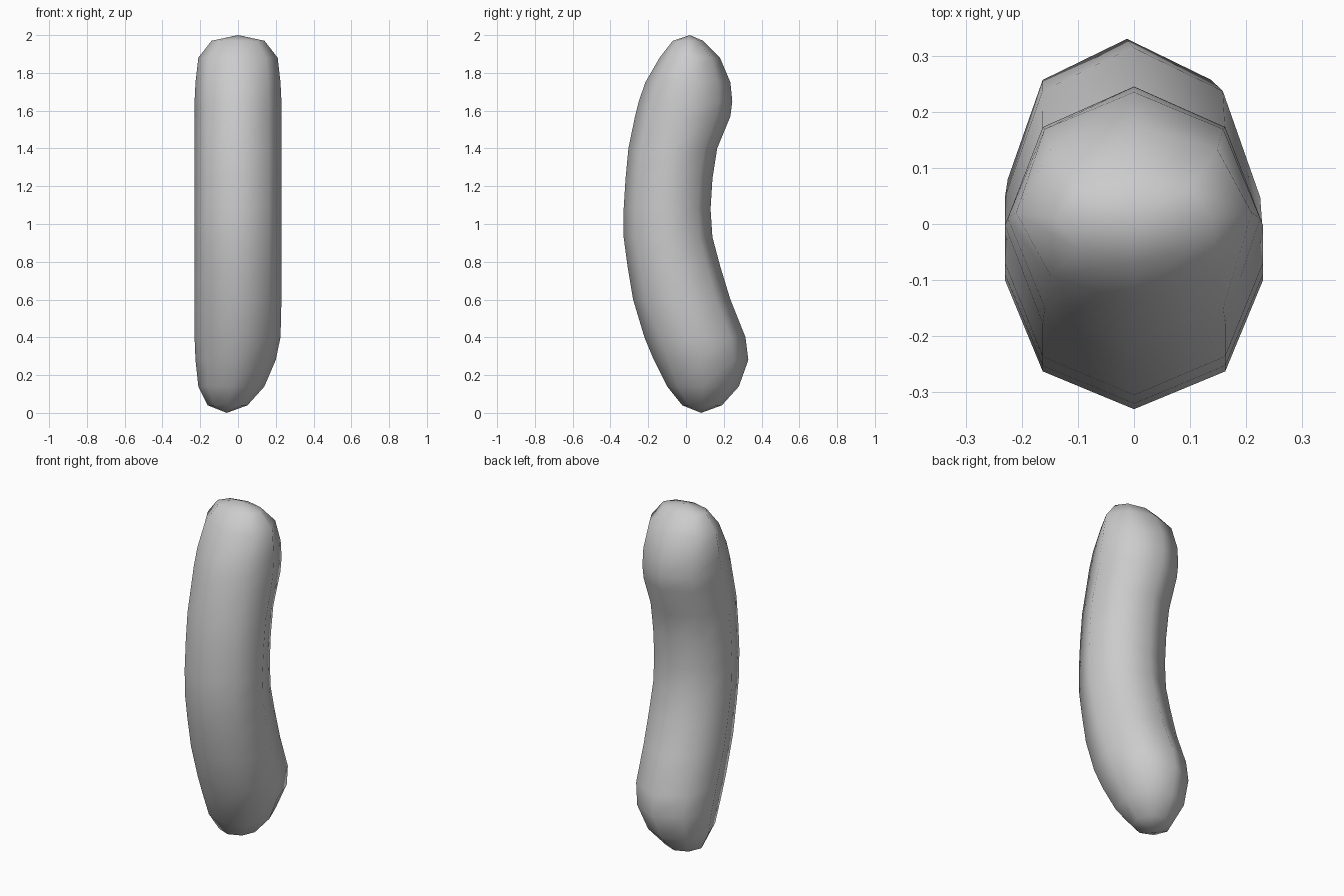
import bpy, bmesh, math

cube = bpy.data.objects.get("Cube")
if cube:
    bpy.data.objects.remove(cube, do_unlink=True)

SIDES = 8
HALF = 0.23

# Rings from bottom to top: height, front y, back y, right x, left x
RINGS = [
    (0.04, -0.02, 0.19, -0.16, 0.05),
    (0.14, -0.10, 0.28, -0.21, 0.14),
    (0.28, -0.17, 0.33, -0.225, 0.20),
    (0.40, -0.22, 0.315, -HALF, 0.225),
    (0.60, -0.28, 0.235, -HALF, HALF),
    (0.78, -0.31, 0.18, -HALF, HALF),
    (0.93, -0.33, 0.14, -HALF, HALF),
    (1.08, -0.33, 0.13, -HALF, HALF),
    (1.24, -0.32, 0.14, -HALF, HALF),
    (1.40, -0.305, 0.165, -HALF, HALF),
    (1.57, -0.27, 0.235, -HALF, HALF),
    (1.65, -0.25, 0.245, -HALF, HALF),
    (1.75, -0.215, 0.235, -0.225, 0.225),
    (1.88, -0.14, 0.18, -0.21, 0.21),
    (1.97, -0.07, 0.09, -0.14, 0.14),
]
BOTTOM_TIP = (-0.06, 0.08, 0.0)
TOP_TIP = (0.0, 0.02, 2.0)


def add_ring(bm, z, front, back, right, left):
    """One eight-sided cross-section with a corner at front and back."""
    cx, cy = (left + right) / 2, (front + back) / 2
    rx, ry = (left - right) / 2, (back - front) / 2
    angles = [math.tau * i / SIDES for i in range(SIDES)]
    return [bm.verts.new((cx + rx * math.cos(a), cy + ry * math.sin(a), z))
            for a in angles]


# Curved sausage body with rounded ends
bm = bmesh.new()
rings = [add_ring(bm, *r) for r in RINGS]
bottom, top = bm.verts.new(BOTTOM_TIP), bm.verts.new(TOP_TIP)
for i in range(SIDES):
    j = (i + 1) % SIDES
    for low, high in zip(rings, rings[1:]):
        bm.faces.new((low[i], low[j], high[j], high[i]))
    bm.faces.new((bottom, rings[0][j], rings[0][i]))
    bm.faces.new((top, rings[-1][i], rings[-1][j]))
for face in bm.faces:
    face.smooth = True
bmesh.ops.recalc_face_normals(bm, faces=bm.faces)
mesh = bpy.data.meshes.new("curved_body")
bm.to_mesh(mesh)
bm.free()
body = bpy.data.objects.new("curved_body", mesh)
bpy.context.collection.objects.link(body)

# Plain grey material
grey = bpy.data.materials.new("light grey")
grey.use_nodes = True
color = (0.6, 0.6, 0.6, 1.0)
grey.diffuse_color = color
grey.node_tree.nodes["Principled BSDF"].inputs["Base Color"].default_value = color
mesh.materials.append(grey)
